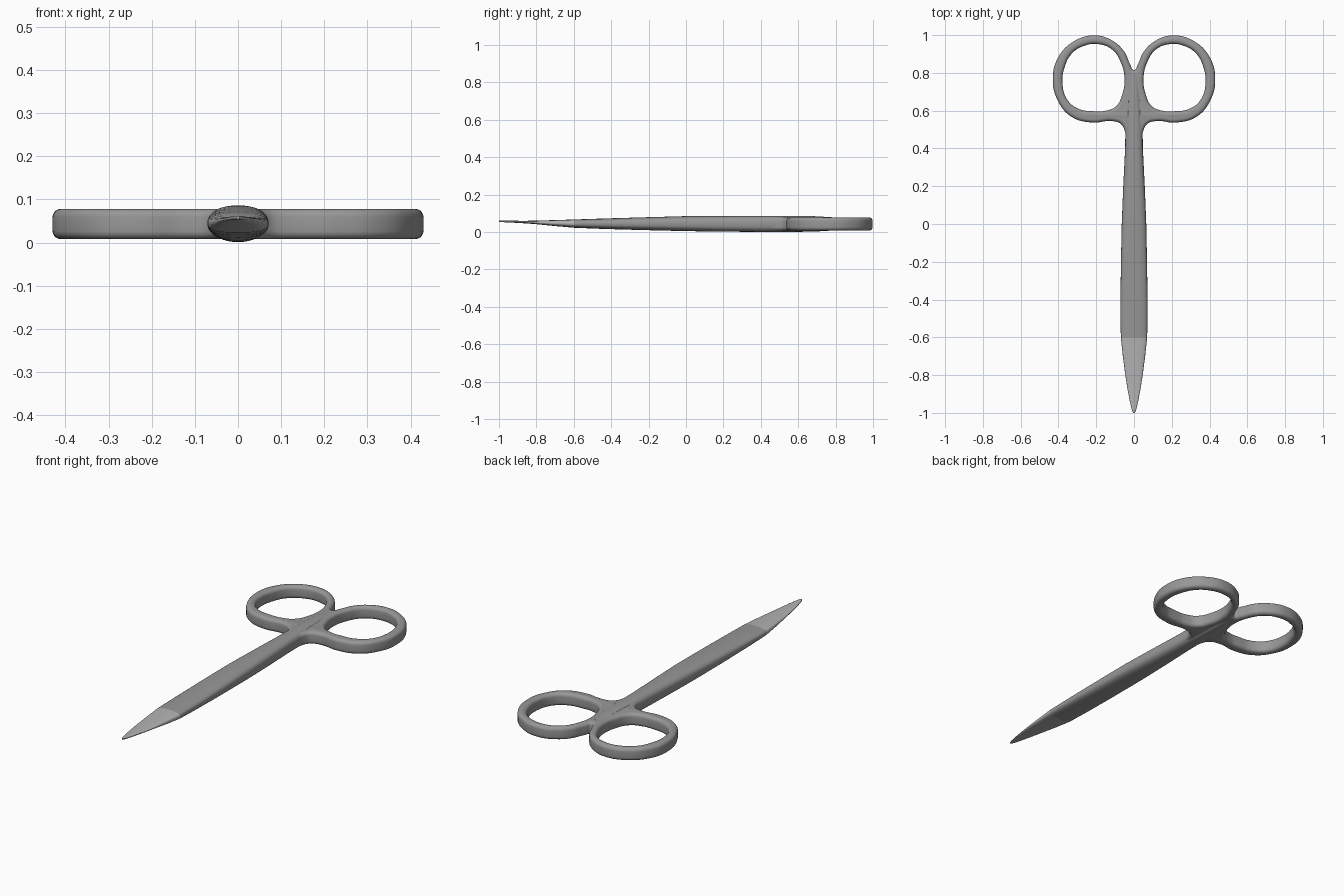
import bpy, bmesh, math

if "Cube" in bpy.data.objects:
    bpy.data.objects.remove(bpy.data.objects["Cube"])


def grey(name, v):
    m = bpy.data.materials.new(name)
    m.diffuse_color = (v, v, v, 1)
    m.use_nodes = True
    m.node_tree.nodes["Principled BSDF"].inputs["Base Color"].default_value = m.diffuse_color
    return m


steel = grey('dark_steel', 0.31)
point_steel = grey('ground_steel', 0.45)


def smooth(obj, angle):
    bpy.ops.object.select_all(action='DESELECT')
    obj.select_set(True)
    bpy.context.view_layer.objects.active = obj
    bpy.ops.object.shade_smooth_by_angle(angle=math.radians(angle))


def add_loop(curve, pts):
    s = curve.splines.new('BEZIER')
    s.bezier_points.add(len(pts) - 1)
    for bp, (x, y) in zip(s.bezier_points, pts):
        bp.co = (x, y, 0)
        bp.handle_left_type = bp.handle_right_type = 'AUTO'
    s.use_cyclic_u = True
    s.resolution_u = 6


def mirror(pts):
    return [(-x, y) for x, y in reversed(pts)]


# Finger rings and web: one outline with two holes, rounded by the bevel
outer = [(0.02, 0.845), (0.05, 0.91), (0.11, 0.968), (0.2, 0.998), (0.31, 0.972),
         (0.4, 0.885), (0.43, 0.765), (0.402, 0.65), (0.33, 0.567), (0.22, 0.537),
         (0.12, 0.545), (0.07, 0.53), (0.048, 0.49), (0.043, 0.44), (0.03, 0.38)]
hole = [(0.05, 0.77), (0.062, 0.69), (0.095, 0.625), (0.15, 0.600), (0.22, 0.597),
        (0.30, 0.610), (0.36, 0.658), (0.387, 0.745), (0.377, 0.83), (0.335, 0.91),
        (0.27, 0.95), (0.2, 0.96), (0.12, 0.932), (0.07, 0.86)]
hole = [(0.05 + (x - 0.05) * 0.975, 0.6 + (y - 0.6) * 0.98) for x, y in hole]
cu = bpy.data.curves.new('finger_rings', 'CURVE')
cu.dimensions = '2D'
cu.fill_mode = 'BOTH'
add_loop(cu, [(0, 0.815)] + outer + mirror(outer))
add_loop(cu, hole)
add_loop(cu, mirror(hole))
cu.bevel_depth = 0.019
cu.bevel_resolution = 4
cu.offset = -0.019
cu.extrude = 0.016
rings = bpy.data.objects.new('finger_rings', cu)
rings.location.z = 0.045
bpy.context.collection.objects.link(rings)
bpy.context.view_layer.objects.active = rings
rings.select_set(True)
bpy.ops.object.convert(target='MESH')
rings = bpy.context.view_layer.objects.active
bm = bmesh.new()
bm.from_mesh(rings.data)
bmesh.ops.remove_doubles(bm, verts=bm.verts, dist=0.0003)
bmesh.ops.recalc_face_normals(bm, faces=bm.faces)
bm.to_mesh(rings.data)
bm.free()
rings.data.materials.clear()
rings.data.materials.append(steel)
smooth(rings, 50)

# Closed blades and shank: loft of rounded sections (y, half width, bottom, top)
stations = [(-1.0, 0.004, 0.056, 0.064), (-0.985, 0.011, 0.055, 0.064),
            (-0.94, 0.022, 0.053, 0.063), (-0.87, 0.035, 0.049, 0.062),
            (-0.8, 0.046, 0.044, 0.063), (-0.7, 0.059, 0.034, 0.066),
            (-0.6, 0.070, 0.025, 0.069), (-0.45, 0.071, 0.019, 0.074),
            (-0.25, 0.070, 0.013, 0.080), (0.0, 0.065, 0.007, 0.087),
            (0.2, 0.057, 0.004, 0.088), (0.4, 0.047, 0.003, 0.088),
            (0.55, 0.045, 0.003, 0.088), (0.68, 0.038, 0.004, 0.087),
            (0.78, 0.024, 0.010, 0.081)]
N = 32
bm = bmesh.new()
loops = []
for y, w, lo, hi in stations:
    loop = []
    for i in range(N):
        a = 2 * math.pi * i / N
        c, s = math.cos(a), math.sin(a)
        x = w * math.copysign(abs(c) ** 0.82, c)
        z = (lo + hi) / 2 + (hi - lo) / 2 * math.copysign(abs(s) ** 0.65, s)
        loop.append(bm.verts.new((x, y, z)))
    loops.append(loop)
for k, (a, b) in enumerate(zip(loops, loops[1:])):
    for i in range(N):
        j = (i + 1) % N
        f = bm.faces.new((a[i], a[j], b[j], b[i]))
        f.material_index = 1 if k < 6 else 0      # ground point is lighter
bm.faces.new(loops[0]).material_index = 1
bm.faces.new(loops[-1])
bmesh.ops.recalc_face_normals(bm, faces=bm.faces)
# Hard line where the ground point begins
for i in range(N):
    bm.edges.get((loops[6][i], loops[6][(i + 1) % N])).smooth = False
me = bpy.data.meshes.new('closed_blades')
bm.to_mesh(me)
bm.free()
me.materials.append(steel)
me.materials.append(point_steel)
blades = bpy.data.objects.new('closed_blades', me)
bpy.context.collection.objects.link(blades)
smooth(blades, 40)

# Stand on the ground
for o in (rings, blades):
    o.location.z -= 0.002
